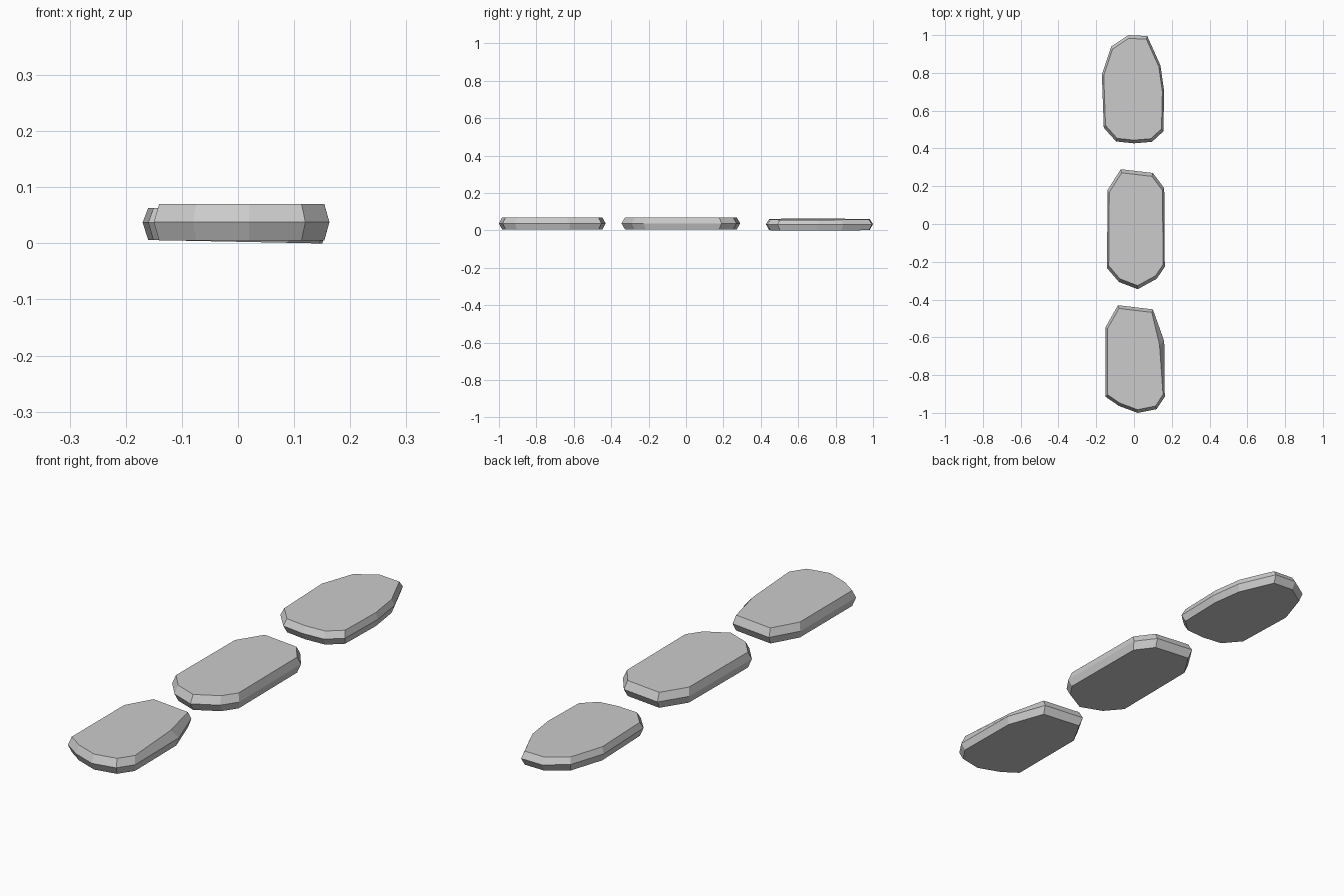
import bpy
import bmesh

if "Cube" in bpy.data.objects:
    bpy.data.objects.remove(bpy.data.objects["Cube"])


def stone(name, outline, levels, tilt=0.0, tucked=None):
    """Flat paving stone: widest at mid height, bevelled in to the top and bottom faces."""
    xs = [p[0] for p in outline]
    ys = [p[1] for p in outline]
    cx, cy = (min(xs) + max(xs)) / 2, (min(ys) + max(ys)) / 2
    bm = bmesh.new()
    rings = []
    for level, z in enumerate(levels):
        s = 1.0 if level == 1 else 0.94
        ring = []
        for i, (x, y) in enumerate(outline):
            px, py = cx + (x - cx) * s, cy + (y - cy) * s
            if level == 2 and tucked and i in tucked:
                px, py = tucked[i]
            ring.append(bm.verts.new((px, py, z - tilt * (px + 0.16))))
        rings.append(ring)
    n = len(outline)
    for a, b in zip(rings, rings[1:]):
        for i in range(n):
            j = (i + 1) % n
            bm.faces.new((a[i], a[j], b[j], b[i]))
    bm.faces.new(rings[0])
    bm.faces.new(rings[-1])
    bmesh.ops.recalc_face_normals(bm, faces=bm.faces)
    mesh = bpy.data.meshes.new(name)
    bm.to_mesh(mesh)
    bm.free()
    obj = bpy.data.objects.new(name, mesh)
    bpy.context.collection.objects.link(obj)
    return obj


# Back stone, tapered towards the rear and leaning slightly to the right
stone("back_stone", [
    (0.07, 0.995), (0.14, 0.84), (0.16, 0.70), (0.155, 0.49), (0.095, 0.435),
    (0.0, 0.427), (-0.095, 0.437), (-0.16, 0.51), (-0.17, 0.79),
    (-0.12, 0.94), (-0.03, 1.0)], (0.006, 0.037, 0.063), tilt=0.02)

# Middle stone
stone("middle_stone", [
    (-0.07, 0.29), (0.10, 0.27), (0.16, 0.19), (0.163, -0.227), (0.12, -0.29),
    (0.02, -0.345), (-0.08, -0.307), (-0.143, -0.233), (-0.14, 0.18)],
    (0.005, 0.038, 0.07))

# Front stone, with one wider chamfer on the right
stone("front_stone", [
    (-0.085, -0.43), (0.10, -0.452), (0.16, -0.62), (0.163, -0.915),
    (0.12, -0.98), (0.02, -1.0), (-0.08, -0.963), (-0.15, -0.915),
    (-0.15, -0.545)], (0.005, 0.038, 0.07), tucked={2: (0.135, -0.64)})
